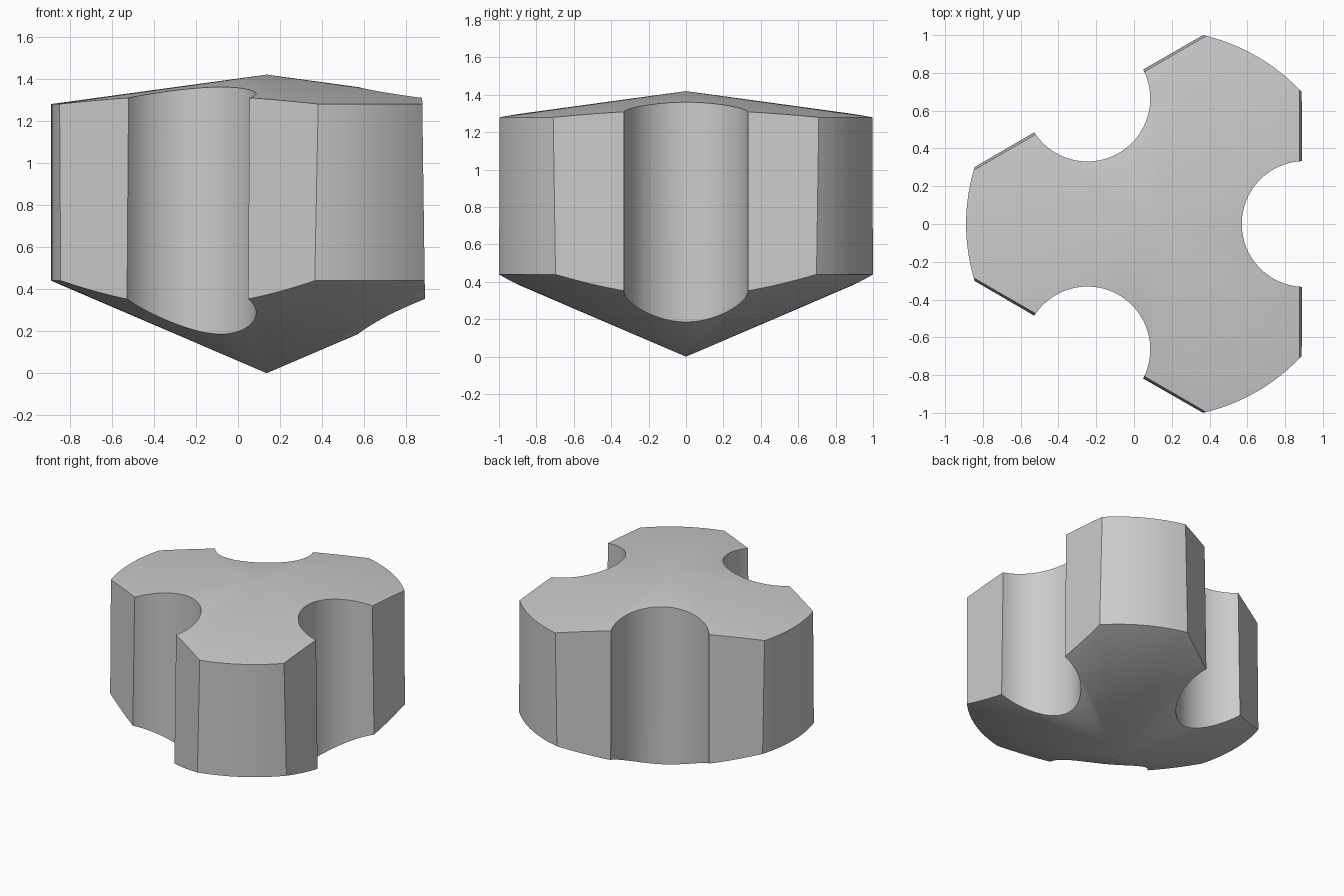
import bpy, bmesh
from math import cos, sin, pi, radians
from mathutils import Vector, Matrix

cube = bpy.data.objects.get("Cube")
if cube:
    bpy.data.objects.remove(cube, do_unlink=True)

AXIS_X = 0.1365          # axis of revolution
RADIUS = 1.0255          # outer rim
FLAT, TAPER = 0.7525, 0.0136   # flat distance at the bottom and inward lean
GROOVE_AT, GROOVE_R = 0.767, 0.333
ANGLES = [i * 2 * pi / 3 for i in range(3)]


def to_object(name, bm):
    mesh = bpy.data.meshes.new(name)
    bmesh.ops.recalc_face_normals(bm, faces=bm.faces)
    bm.to_mesh(mesh)
    bm.free()
    obj = bpy.data.objects.new(name, mesh)
    bpy.context.scene.collection.objects.link(obj)
    obj.location.x = AXIS_X
    return obj


# Body: drum with a pointed cone below and a shallow cone on top
bm = bmesh.new()
profile = [(0, 0), (RADIUS, 0.44), (RADIUS, 1.28), (0, 1.42)]
verts = [bm.verts.new((r, 0, z)) for r, z in profile]
edges = [bm.edges.new(pair) for pair in zip(verts, verts[1:])]
bmesh.ops.spin(bm, geom=verts + edges, axis=(0, 0, 1), cent=(0, 0, 0),
               angle=2 * pi, steps=180, use_duplicate=False)
bmesh.ops.remove_doubles(bm, verts=bm.verts, dist=0.0005)

# Three slightly leaning flats around the rim
for a in ANGLES:
    out = Vector((cos(a), sin(a), 0))
    cut = bmesh.ops.bisect_plane(
        bm, geom=bm.verts[:] + bm.edges[:] + bm.faces[:],
        plane_co=out * FLAT + Vector((0, 0, 0.36)),
        plane_no=(out + Vector((0, 0, TAPER))).normalized(), clear_outer=True)
    rim = [e for e in cut["geom_cut"] if isinstance(e, bmesh.types.BMEdge)]
    bmesh.ops.holes_fill(bm, edges=rim, sides=0)
body = to_object("fluted_body", bm)

# Round vertical grooves, one in the middle of each flat
bm = bmesh.new()
for a in ANGLES:
    spot = Vector((cos(a) * GROOVE_AT, sin(a) * GROOVE_AT, 0.7))
    bmesh.ops.create_cone(bm, cap_ends=True, segments=96, radius1=GROOVE_R,
                          radius2=GROOVE_R, depth=3, matrix=Matrix.Translation(spot))
cutter = to_object("groove_cutter", bm)
cutter.hide_render = True

bpy.context.view_layer.objects.active = body
body.select_set(True)
mod = body.modifiers.new("grooves", "BOOLEAN")
mod.operation, mod.solver, mod.object = "DIFFERENCE", "EXACT", cutter
bpy.ops.object.modifier_apply(modifier=mod.name)
bpy.data.objects.remove(cutter, do_unlink=True)

# Plain grey finish, smooth curves with sharp edges
grey = bpy.data.materials.new("light_grey")
grey.use_nodes = True
colour = (0.6, 0.6, 0.6, 1)
grey.diffuse_color = colour
grey.node_tree.nodes["Principled BSDF"].inputs["Base Color"].default_value = colour
body.data.materials.clear()
body.data.materials.append(grey)
bpy.ops.object.shade_smooth_by_angle(angle=radians(30))
